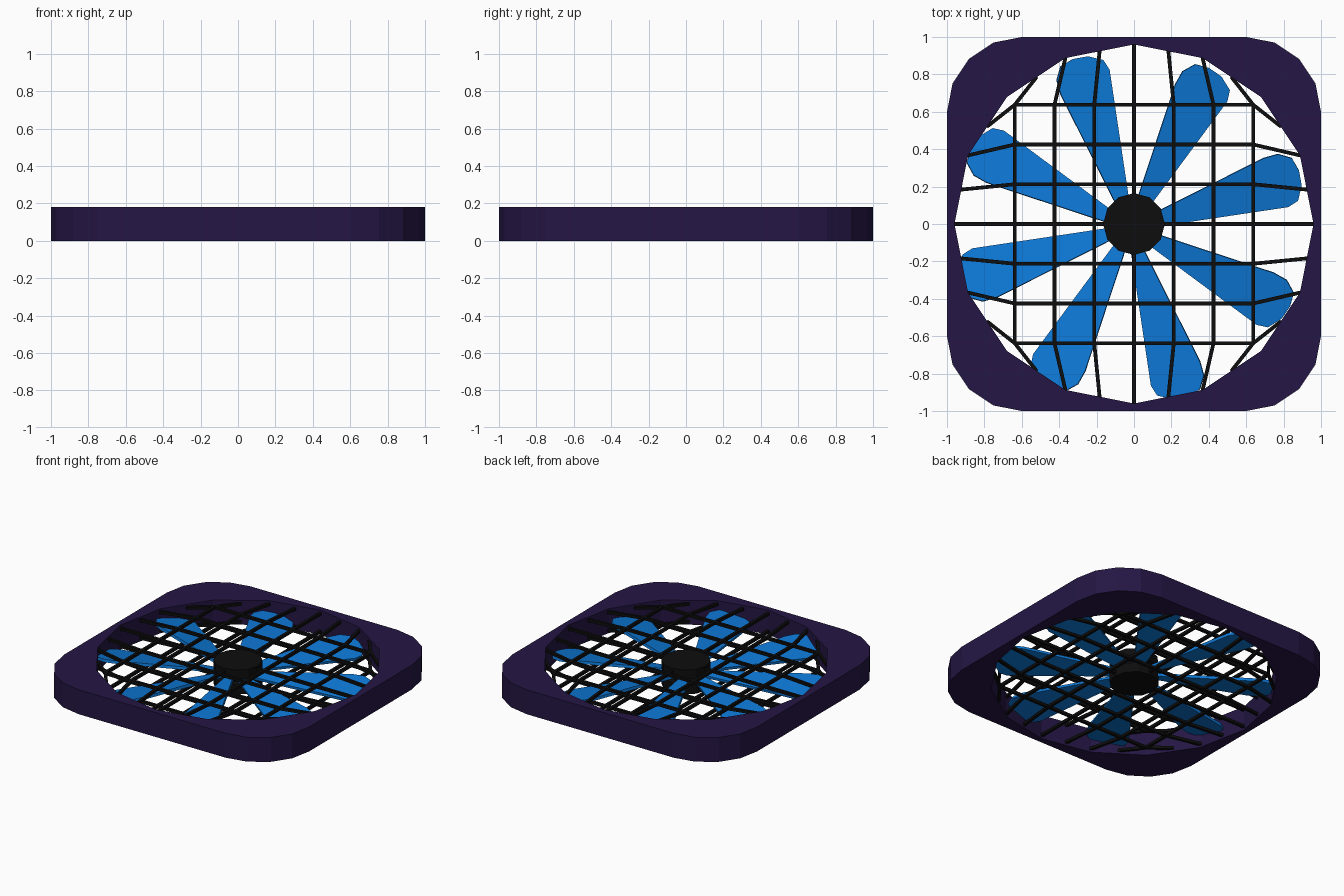
import bpy, bmesh
from math import sin, cos, pi, radians
from mathutils import Matrix, Vector

if "Cube" in bpy.data.objects:
    bpy.data.objects.remove(bpy.data.objects["Cube"])


def material(name, rgb):
    m = bpy.data.materials.new(name)
    m.diffuse_color = (*rgb, 1)
    m.use_nodes = True
    m.node_tree.nodes["Principled BSDF"].inputs["Base Color"].default_value = m.diffuse_color
    return m


INDIGO = material("indigo", (0.018, 0.008, 0.058))
BLACK = material("black", (0.004, 0.004, 0.004))
BLUE = material("blue", (0.004, 0.19, 0.68))


def finish(name, bm, mat):
    bmesh.ops.recalc_face_normals(bm, faces=bm.faces)
    me = bpy.data.meshes.new(name)
    bm.to_mesh(me)
    bm.free()
    me.materials.append(mat)
    ob = bpy.data.objects.new(name, me)
    bpy.context.collection.objects.link(ob)
    return ob


def prism(bm, pts, z0, z1, mat=Matrix()):
    lo = [bm.verts.new(mat @ Vector((x, y, z0))) for x, y in pts]
    hi = [bm.verts.new(mat @ Vector((x, y, z1))) for x, y in pts]
    bm.faces.new(lo)
    bm.faces.new(hi)
    for i in range(len(pts)):
        j = (i + 1) % len(pts)
        bm.faces.new((lo[i], lo[j], hi[j], hi[i]))


def ngon(r, n):
    return [(r * cos(2 * pi * i / n), r * sin(2 * pi * i / n)) for i in range(n)]


# Housing: rounded square with a 16-sided opening, filled flat then extruded
bm = bmesh.new()
outer = []
for k in range(4):
    cx, cy = 0.6 * (1 if k in (0, 3) else -1), 0.6 * (1 if k < 2 else -1)
    for s in range(5):
        a = k * pi / 2 + s * pi / 8
        outer.append((cx + 0.4 * cos(a), cy + 0.4 * sin(a)))
edges = []
for loop in (outer, ngon(0.96, 16)):
    vs = [bm.verts.new((x, y, 0)) for x, y in loop]
    edges += [bm.edges.new((vs[i - 1], vs[i])) for i in range(len(vs))]
bmesh.ops.triangle_fill(bm, edges=edges, use_beauty=True)
ext = bmesh.ops.extrude_face_region(bm, geom=bm.faces[:], use_keep_orig=True)
bmesh.ops.translate(bm, vec=(0, 0, 0.18),
                    verts=[g for g in ext["geom"] if isinstance(g, bmesh.types.BMVert)])
finish("housing", bm, INDIGO)


# Guards: square lattice whose outer ends bend to meet the opening
def bar(bm, a, b, z, w=0.01):
    a, b = Vector((*a, 0)), Vector((*b, 0))
    d = b - a
    m = Matrix.Translation((a + b) / 2 + Vector((0, 0, z))) @ d.to_track_quat('X', 'Z').to_matrix().to_4x4()
    h = d.length / 2 + w * 0.5
    prism(bm, [(-h, -w), (h, -w), (h, w), (-h, w)], -w, w, m)


ENDS = {0: (0, 0.96), 1: (0.184, 0.923), 2: (0.367, 0.887), 3: (0.523, 0.783)}
for name, z in (("lower_guard", 0.025), ("upper_guard", 0.155)):
    bm = bmesh.new()
    for i in range(-3, 4):
        sx = 1 if i >= 0 else -1
        ex, ey = ENDS[abs(i)]
        x = i * 0.2125
        path = [(sx * ex, -ey), (x, -0.6375), (x, 0.6375), (sx * ex, ey)]
        for p, q in zip(path, path[1:]):
            bar(bm, p, q, z)
            bar(bm, p[::-1], q[::-1], z)
    finish(name, bm, BLACK)

# Centre caps and the motor core between them
for name, r, z0, z1 in (("lower_cap", 0.165, 0, 0.07), ("upper_cap", 0.165, 0.11, 0.18),
                        ("motor_core", 0.11, 0.07, 0.11)):
    bm = bmesh.new()
    prism(bm, ngon(r, 12), z0, z1)
    finish(name, bm, BLACK)

# Eight pitched paddle blades
PADDLE = [(0.1, 0.03), (0.79, 0.15), (0.87, 0.148), (0.935, 0.105), (0.952, 0.03),
          (0.943, -0.05), (0.90, -0.125), (0.84, -0.142), (0.1, -0.03)]
bm = bmesh.new()
for k in range(8):
    m = (Matrix.Translation((-0.02, -0.02, 0.09)) @ Matrix.Rotation(radians(17 + 45 * k), 4, 'Z')
         @ Matrix.Rotation(radians(10), 4, 'X'))
    prism(bm, PADDLE, -0.01, 0.01, m)
finish("fan_blades", bm, BLUE)
